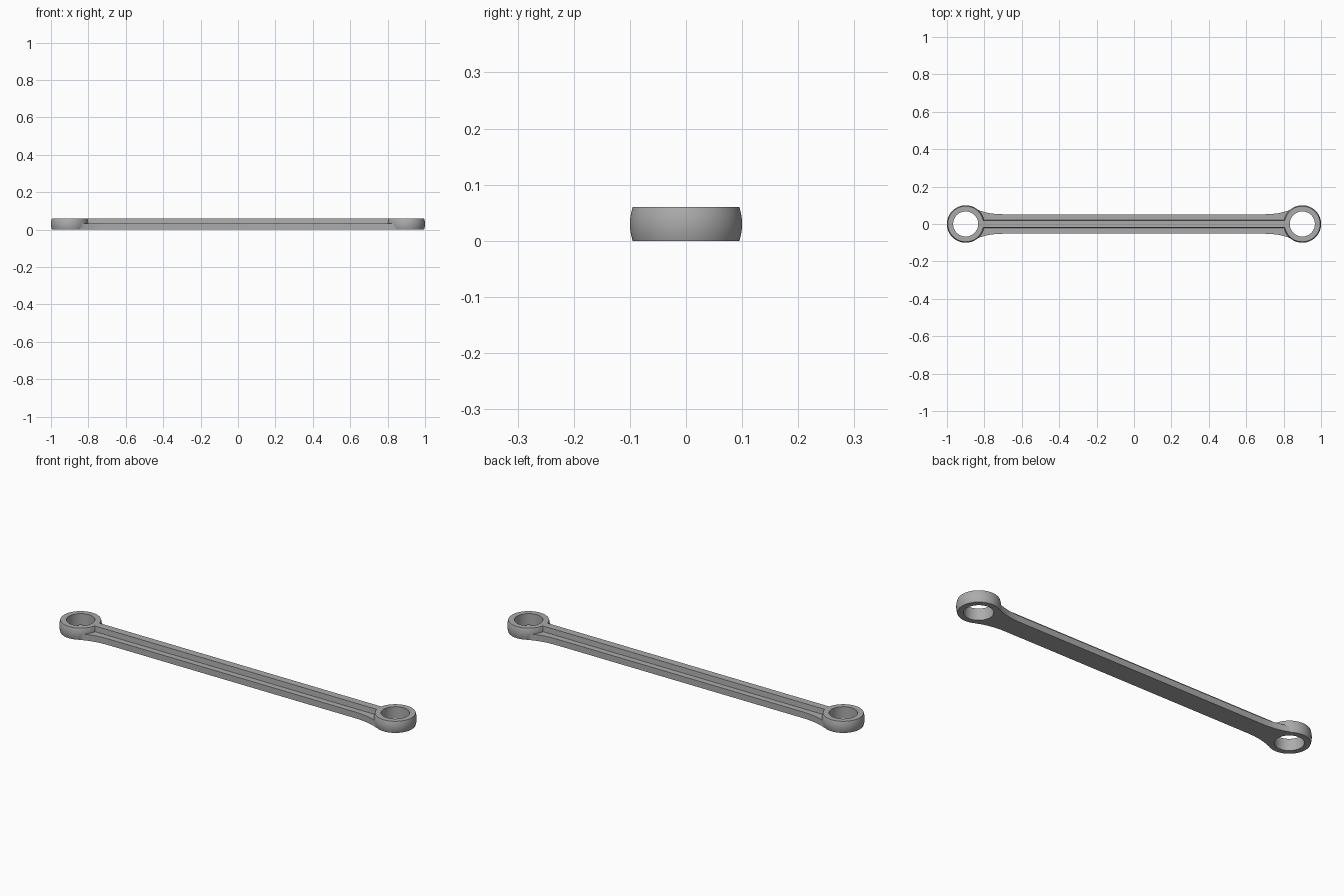
import bpy, bmesh, math
from mathutils import Vector

cube = bpy.data.objects.get("Cube")
if cube:
    bpy.data.objects.remove(cube)

GREY = (0.41, 0.41, 0.41, 1)
steel = bpy.data.materials.new("plain_grey_metal")
steel.use_nodes = True
steel.diffuse_color = GREY
steel.node_tree.nodes["Principled BSDF"].inputs["Base Color"].default_value = GREY

HEIGHT = 0.06
FLANGE = 0.032
RING_X = 0.9


def finish(bm, name, location=(0, 0, 0)):
    bmesh.ops.recalc_face_normals(bm, faces=bm.faces)
    mesh = bpy.data.meshes.new(name)
    bm.to_mesh(mesh)
    bm.free()
    mesh.materials.append(steel)
    obj = bpy.data.objects.new(name, mesh)
    obj.location = location
    bpy.context.collection.objects.link(obj)
    bpy.ops.object.select_all(action='DESELECT')
    obj.select_set(True)
    bpy.context.view_layer.objects.active = obj
    bpy.ops.object.shade_smooth_by_angle(angle=math.radians(30))
    return obj


def ring(name, x):
    """Eye with a straight bore and a barrel-shaped outer wall."""
    bm = bmesh.new()
    steps = 8
    profile = [(0.067, HEIGHT), (0.067, 0)]
    for i in range(steps + 1):
        t = i / steps
        profile.append((0.095 + 0.005 * (1 - (2 * t - 1) ** 2), t * HEIGHT))
    verts = [bm.verts.new((r, 0, z)) for r, z in profile]
    edges = [bm.edges.new((a, b)) for a, b in zip(verts, verts[1:] + verts[:1])]
    bmesh.ops.spin(bm, geom=verts + edges, cent=(0, 0, 0), axis=(0, 0, 1),
                   angle=math.tau, steps=72, use_merge=True)
    bmesh.ops.remove_doubles(bm, verts=bm.verts, dist=0.0001)
    return finish(bm, name, (x, 0, 0))


def prism(name, quarter, z0, z1, draft=0.0):
    """Extrude a plan outline mirrored from one quarter; draft narrows the top."""
    right = quarter + [(x, -y) for x, y in reversed(quarter)]
    outline = right + [(-x, -y) for x, y in right]
    bm = bmesh.new()
    face = bm.faces.new([bm.verts.new((x, y, z0)) for x, y in outline])
    top = bmesh.ops.extrude_face_region(bm, geom=[face])["geom"]
    for v in top:
        if isinstance(v, bmesh.types.BMVert):
            v.co += Vector((0, -math.copysign(draft, v.co.y), z1 - z0))
    return finish(bm, name)


# End eyes
ring("left_eye", RING_X)
ring("right_eye", -RING_X)

# Wide lower flange, flaring into the eyes
prism("flange", [(0.70, 0.052), (0.74, 0.0535), (0.77, 0.0575), (0.80, 0.064),
                 (0.825, 0.0715), (0.845, 0.08), (0.823, 0.03)], 0, FLANGE)

# Narrow raised rib along the middle
prism("rib", [(0.815, 0.021)], FLANGE - 0.002, HEIGHT, draft=0.002)
